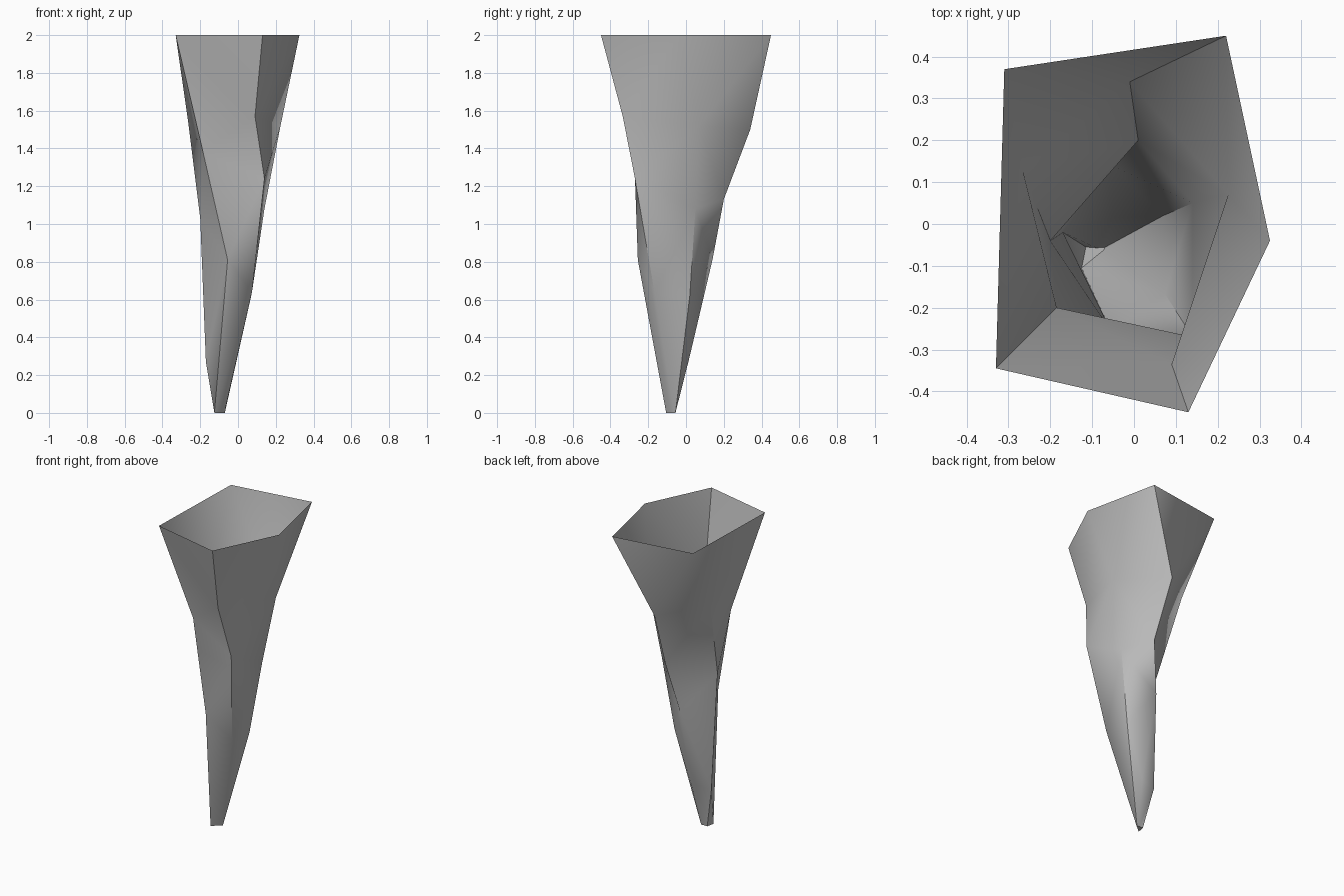
import bpy, bmesh, math
from mathutils import Vector

if "Cube" in bpy.data.objects:
    bpy.data.objects.remove(bpy.data.objects["Cube"], do_unlink=True)

# One grey for the whole shell
grey = bpy.data.materials.new("plain_grey")
grey.use_nodes = True
colour = (0.5, 0.5, 0.5, 1)
grey.diffuse_color = colour
grey.node_tree.nodes["Principled BSDF"].inputs["Base Color"].default_value = colour

# Five corner ridges of the funnel, each running from the rim to the tip
back_right = [(-.31, .37, 2), (-.265, .125, 1.55), (-.2, -.04, 1.03),
              (-.17, -.02, .27), (-.115, -.055, 0)]
back_left = [(.22, .45, 2), (-.01, .34, 1.5), (.01, .2, 1.13),
             (-.055, .14, .81), (-.05, .015, .28), (-.09, -.057, 0)]
left_side = [(.325, -.04, 2), (.225, .07, 1.52), (.14, .05, 1.08),
             (.07, .02, .62), (-.07, -.056, 0)]
front_left = [(.13, -.45, 2), (.09, -.335, 1.57), (.14, -.27, 1.24),
              (.074, -.167, .64), (-.072, -.062, 0)]
front_right = [(-.33, -.345, 2), (-.185, -.2, 1.38), (-.055, -.255, .81),
               (-.125, -.105, 0)]

bm = bmesh.new()
ridges = [[bm.verts.new(p) for p in ridge] for ridge in
          (back_right, back_left, left_side, front_left, front_right)]


def zip_ridges(a, b):
    """Fill between two ridges with triangles, taking the shorter diagonal."""
    i = j = 0
    while i < len(a) - 1 or j < len(b) - 1:
        step_a = (a[i + 1].co - b[j].co).length if i < len(a) - 1 else math.inf
        step_b = (a[i].co - b[j + 1].co).length if j < len(b) - 1 else math.inf
        if step_a < step_b:
            bm.faces.new((a[i], b[j], a[i + 1]))
            i += 1
        else:
            bm.faces.new((a[i], b[j], b[j + 1]))
            j += 1


for k, ridge in enumerate(ridges):
    zip_ridges(ridge, ridges[(k + 1) % len(ridges)])

# Small cap closing the tip; the rim stays open
bm.faces.new([ridge[-1] for ridge in ridges])
bmesh.ops.recalc_face_normals(bm, faces=bm.faces)
if sum(f.normal.dot(f.calc_center_median() - Vector((-.05, -.05, f.calc_center_median().z)))
       for f in bm.faces) < 0:
    bmesh.ops.reverse_faces(bm, faces=bm.faces)

mesh = bpy.data.meshes.new("funnel_shell")
bm.to_mesh(mesh)
bm.free()
mesh.materials.append(grey)
shell = bpy.data.objects.new("funnel_shell", mesh)
bpy.context.collection.objects.link(shell)

# Soft shading with the strong ridges kept crisp
bpy.context.view_layer.objects.active = shell
shell.select_set(True)
bpy.ops.object.shade_smooth_by_angle(angle=math.radians(50))
